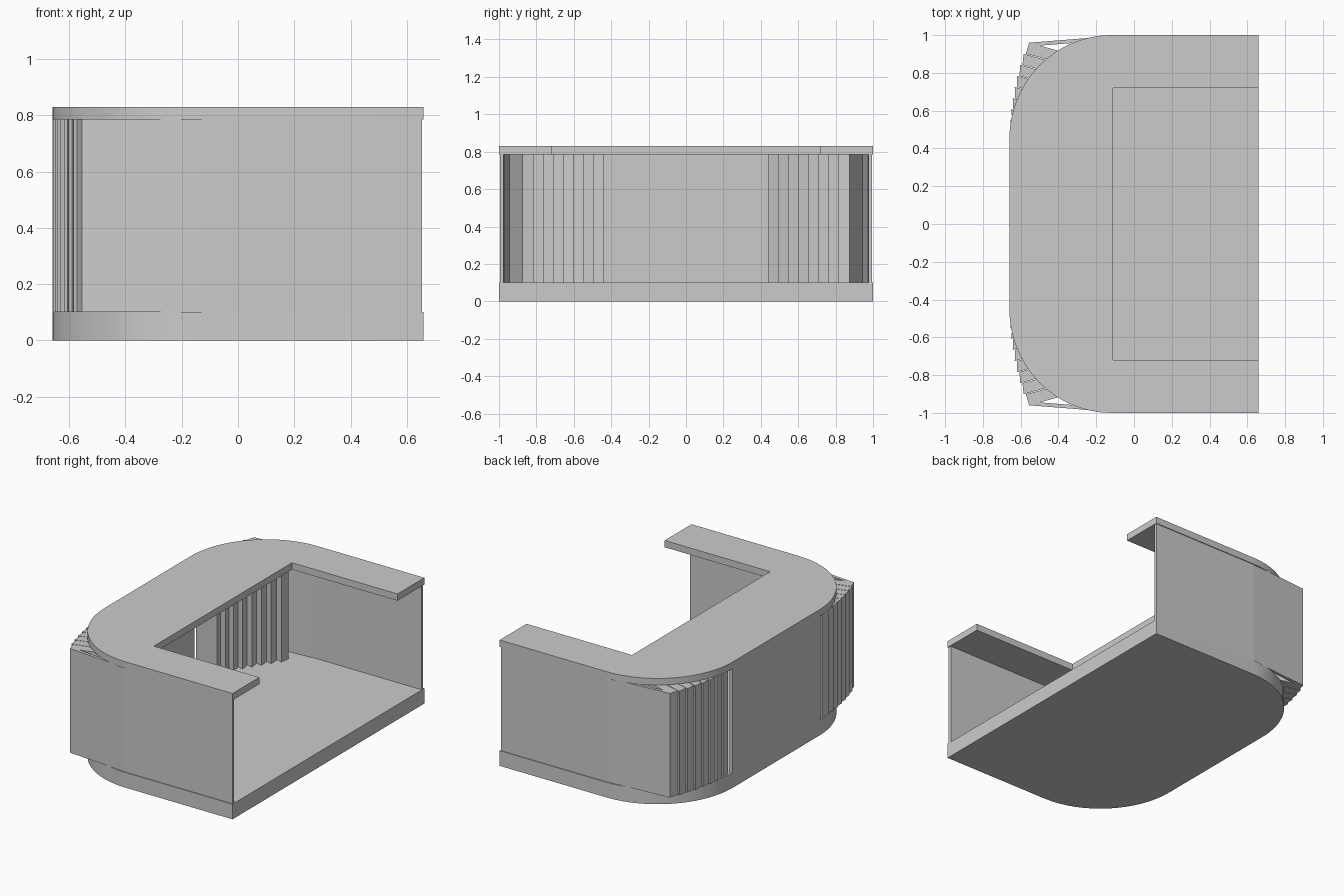
import bpy, bmesh, math
from mathutils import Vector

if "Cube" in bpy.data.objects:
    bpy.data.objects.remove(bpy.data.objects["Cube"])


def extrude_outline(name, pts, z0, z1):
    """Closed 2D outline pulled up from z0 to z1."""
    bm = bmesh.new()
    face = bm.faces.new([bm.verts.new((x, y, z0)) for x, y in pts])
    res = bmesh.ops.extrude_face_region(bm, geom=[face])
    top = [v for v in res["geom"] if isinstance(v, bmesh.types.BMVert)]
    bmesh.ops.translate(bm, verts=top, vec=(0, 0, z1 - z0))
    bmesh.ops.recalc_face_normals(bm, faces=bm.faces)
    me = bpy.data.meshes.new(name)
    bm.to_mesh(me)
    bm.free()
    ob = bpy.data.objects.new(name, me)
    bpy.context.collection.objects.link(ob)
    return ob


def smooth(ob):
    bpy.ops.object.select_all(action='DESELECT')
    ob.select_set(True)
    bpy.context.view_layer.objects.active = ob
    bpy.ops.object.shade_smooth_by_angle(angle=math.radians(30))


def mirror(pts, s):
    return [(x, s * y) for x, y in pts]


# Rounded back corner shared by floor slab and counter
N = 16
arc = [(-0.12 - 0.54 * math.sin(a), 0.45 + 0.55 * math.cos(a))
       for a in (math.pi / 2 * i / N for i in range(N + 1))]
left_edge = arc + mirror(arc, -1)[::-1]

# Floor slab
smooth(extrude_outline("floor_slab", [(0.66, 1.0)] + left_edge + [(0.66, -1.0)], 0, 0.10))

# U-shaped counter top with stepped inner corners
inner = [(0.66, -1.0), (0.66, -0.72), (-0.11, -0.72), (-0.11, 0.72), (0.66, 0.72), (0.66, 1.0)]
smooth(extrude_outline("counter_top", left_edge + inner, 0.785, 0.83))

# Long flat wall
extrude_outline("long_wall", [(-0.66, -0.46), (-0.64, -0.46), (-0.64, 0.46), (-0.66, 0.46)], 0.1, 0.787)

# Outer tips of the stacked folding panels
tips = [(-0.555, 0.96), (-0.585, 0.90), (-0.615, 0.80), (-0.637, 0.70), (-0.652, 0.60), (-0.66, 0.49)]


def tip_at(y):
    for (xa, ya), (xb, yb) in zip(tips, tips[1:]):
        if y >= yb - 1e-6:
            return Vector((xa + (xb - xa) * (ya - y) / (ya - yb), y))
    return Vector(tips[-1])


COUNT = 8
for s, side in ((-1, "front"), (1, "back")):
    # Side wall, narrow hinge posts and the unfolded panel
    for name, x0, x1, y0, y1 in (("side_wall", 0.655, -0.08, 0.995, 0.995),
                                 ("hinge_post_a", -0.08, -0.13, 0.995, 0.995),
                                 ("hinge_post_b", -0.13, -0.21, 0.993, 0.987),
                                 ("open_panel", -0.21, -0.555, 0.987, 0.96)):
        pts = [(x0, y0), (x1, y1), (x1, y1 - 0.02), (x0, y0 - 0.02)]
        extrude_outline(f"{side}_{name}", mirror(pts, s), 0.1, 0.787)
    # Folded panels stacked around the corner
    for i in range(COUNT):
        t = i / (COUNT - 1)
        step = 0.47 / COUNT
        a = tip_at(0.96 - i * step)
        b = tip_at(0.96 - (i + 1) * step)
        length = 0.33 - 0.13 * t
        d = Vector((length, -0.26 * length))
        pts = [a, b + Vector((0.012, 0)), b + d, a + d + Vector((-0.02, 0))]
        extrude_outline(f"{side}_folded_panel_{i + 1}", mirror([tuple(p) for p in pts], s), 0.1, 0.787)
